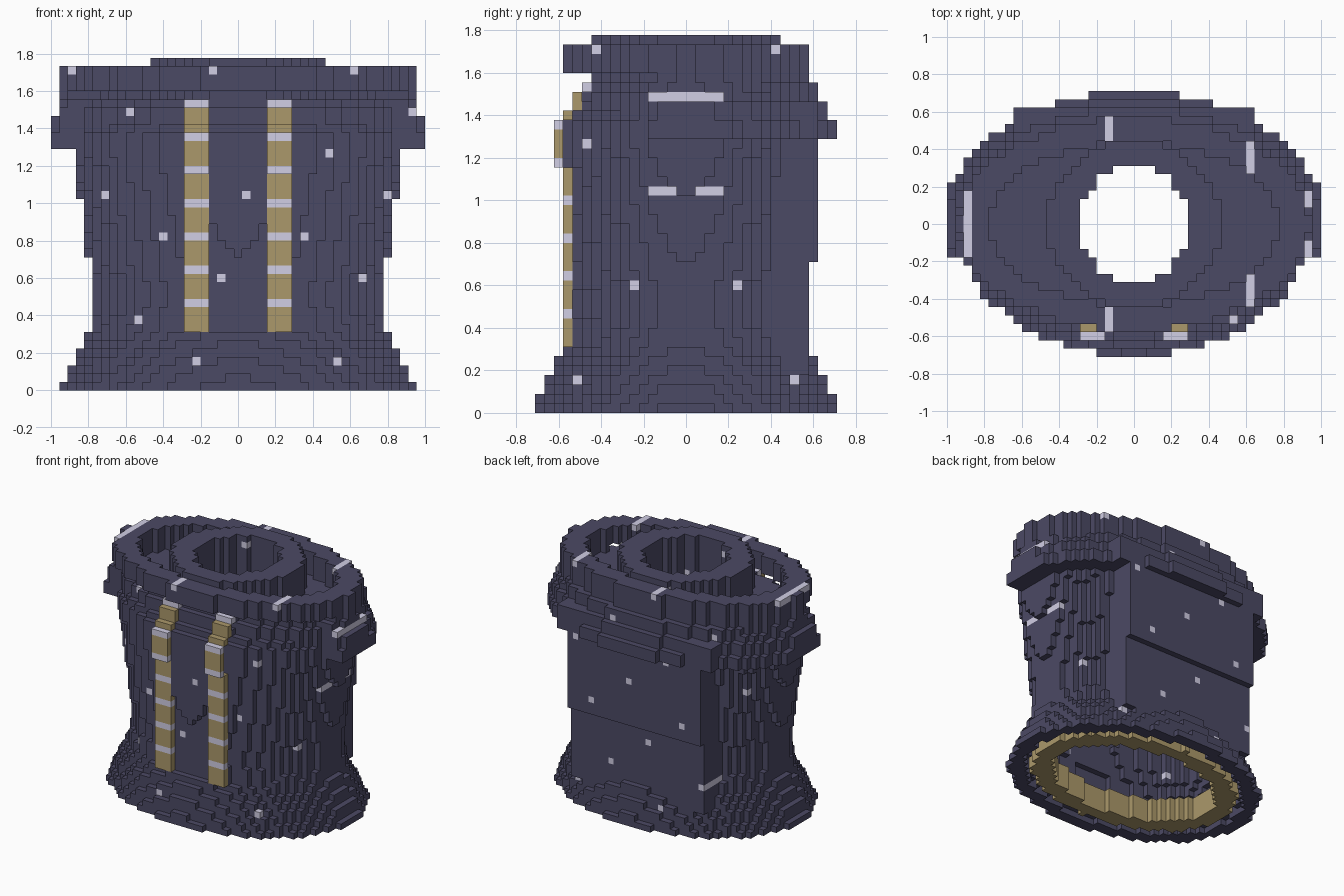
import bpy

if "Cube" in bpy.data.objects:
    bpy.data.objects.remove(bpy.data.objects["Cube"])

V = 2 / 45            # voxel size: 45 x 32 x 40 grid


def mat(name, c):
    m = bpy.data.materials.new(name)
    m.diffuse_color = (*c, 1)
    m.use_nodes = True
    m.node_tree.nodes["Principled BSDF"].inputs["Base Color"].default_value = m.diffuse_color
    return m


MATS = [mat("dark slate cloth", (0.071, 0.067, 0.128)),
        mat("pale silver", (0.64, 0.62, 0.78)),
        mat("dull gold", (0.41, 0.315, 0.145))]

# body profile knots: layer, half width, half depth (in voxels)
KNOTS = [(0, 21.3, 15.9), (1, 20.7, 15.55), (2, 20.3, 15.1), (3, 19.9, 14.6),
         (4, 19.2, 14.2), (5, 18.7, 13.6), (6, 18.2, 13), (7, 17.9, 12.45),
         (11, 17.4, 12.1), (15, 17.95, 12.45), (16, 18.05, 12.51), (22, 18.95, 12.8),
         (23, 19.05, 12.85), (25, 19.4, 12.92), (26, 19.6, 12.97), (28, 19.95, 13.1),
         (30, 20.2, 13), (31, 20.2, 12), (32, 20.2, 11), (33, 20, 11), (34, 19.5, 10)]
# back half of the shoulder cape: layer -> half width, depth
CAPE = {29: (22.95, 16), 30: (22.95, 16), 31: (22.4, 15), 32: (22.4, 15),
        33: (21.7, 14), 34: (21.2, 14)}


def radii(k):
    for (k0, a0, b0), (k1, a1, b1) in zip(KNOTS, KNOTS[1:]):
        if k0 <= k <= k1:
            t = (k - k0) / (k1 - k0)
            return a0 + t * (a1 - a0), b0 + t * (b1 - b0)


def inside(i, j, a, b):
    return (i / a) ** 2 + ((j + 0.5) / b) ** 2 <= 1


GRID = [(i, j) for i in range(-22, 23) for j in range(-16, 16)]
body, hem, collar, neck, stripes = set(), set(), set(), set(), set()

# hollow body with a flat back panel and a cape over the back and shoulders
for k in range(35):
    a, b = radii(k)
    for i, j in GRID:
        solid = inside(i, j, a, b)
        if 4 <= k <= 28 and abs(i) <= 12 and 0 <= j < (13 if k < 16 else 14):
            solid = True
        if k in CAPE and j >= -4:
            solid = solid or inside(i, j, *CAPE[k])
            solid = solid or (k < 33 and abs(i) <= 14 and 0 <= j < 14)
        if k < 2:
            hole = inside(i, j, a - 2.2, b - 2.2)
        elif k < 32:
            hole = inside(i, j, min(a, 19.5) - 2.5, min(b, 13) - 2.3)
        else:
            hole = inside(i, j, 6.5, 7)
        if solid and not hole:
            body.add((i, j, k))

# gold hem lining under the body
for k in range(4):
    for i, j in GRID:
        if inside(i, j, 17.6, 12.5) and not inside(i, j, 14.6, 9.6):
            hem.add((i, j, k))

# two front stripes, standing one voxel proud of the body
for k in range(7, 35):
    front = min(j for i, j, kk in body if kk == k and i == 5)
    stripes.update((s * i, front - 1, k) for i in (4, 5, 6) for s in (-1, 1))

# outer collar ring (open gap below its front) and inner neck ring
for i, j in GRID:
    if inside(i, j, 21.1, 12.75) and not inside(i, j, 17.5, 9.8):
        collar.update((i, j, k) for k in range(35 if j >= -3 else 36, 39))
    if inside(i, j, 10.5, 10) and not inside(i, j, 6.5, 7):
        neck.update((i, j, k) for k in range(35, 40))

body -= hem | stripes
collar -= neck
ALL = body | hem | stripes | collar | neck


# colour rules
def cloth(i, j, k):
    """Slate with regularly spaced pale studs."""
    return int(k % 5 == 3 and (i - 14 - 7 * ((38 - k) // 5)) % 17 == 0)


def stripe(i, j, k):
    return 1 if k % 4 == 2 else 2


def gold(i, j, k):
    return 2


# voxel face directions with their corner offsets
SIDES = []
for ax in range(3):
    for s in (0, 1):
        quad = []
        for u, v in ((0, 0), (1, 0), (1, 1), (0, 1)):
            c = [0, 0, 0]
            c[ax], c[(ax + 1) % 3], c[(ax + 2) % 3] = s, u, v
            quad.append(tuple(c))
        d = [0, 0, 0]
        d[ax] = 2 * s - 1
        SIDES.append((d, quad if s else quad[::-1]))


def build(name, cells, rule):
    """Mesh of all exposed voxel faces of one part."""
    verts, faces, mids = {}, [], []
    for c in sorted(cells):
        for d, quad in SIDES:
            if (c[0] + d[0], c[1] + d[1], c[2] + d[2]) in ALL:
                continue
            face = []
            for q in quad:
                p = (c[0] + q[0], c[1] + q[1], c[2] + q[2])
                face.append(verts.setdefault(p, len(verts)))
            faces.append(face)
            mids.append(rule(*c))
    me = bpy.data.meshes.new(name)
    me.from_pydata([((x - 0.5) * V, y * V, z * V) for x, y, z in verts], [], faces)
    for m in MATS:
        me.materials.append(m)
    me.polygons.foreach_set("material_index", mids)
    me.update()
    bpy.context.collection.objects.link(bpy.data.objects.new(name, me))


build("jacket_body", body, cloth)
build("hem_lining", hem, gold)
build("front_stripes", stripes, stripe)
build("collar_ring", collar, cloth)
build("neck_ring", neck, cloth)
